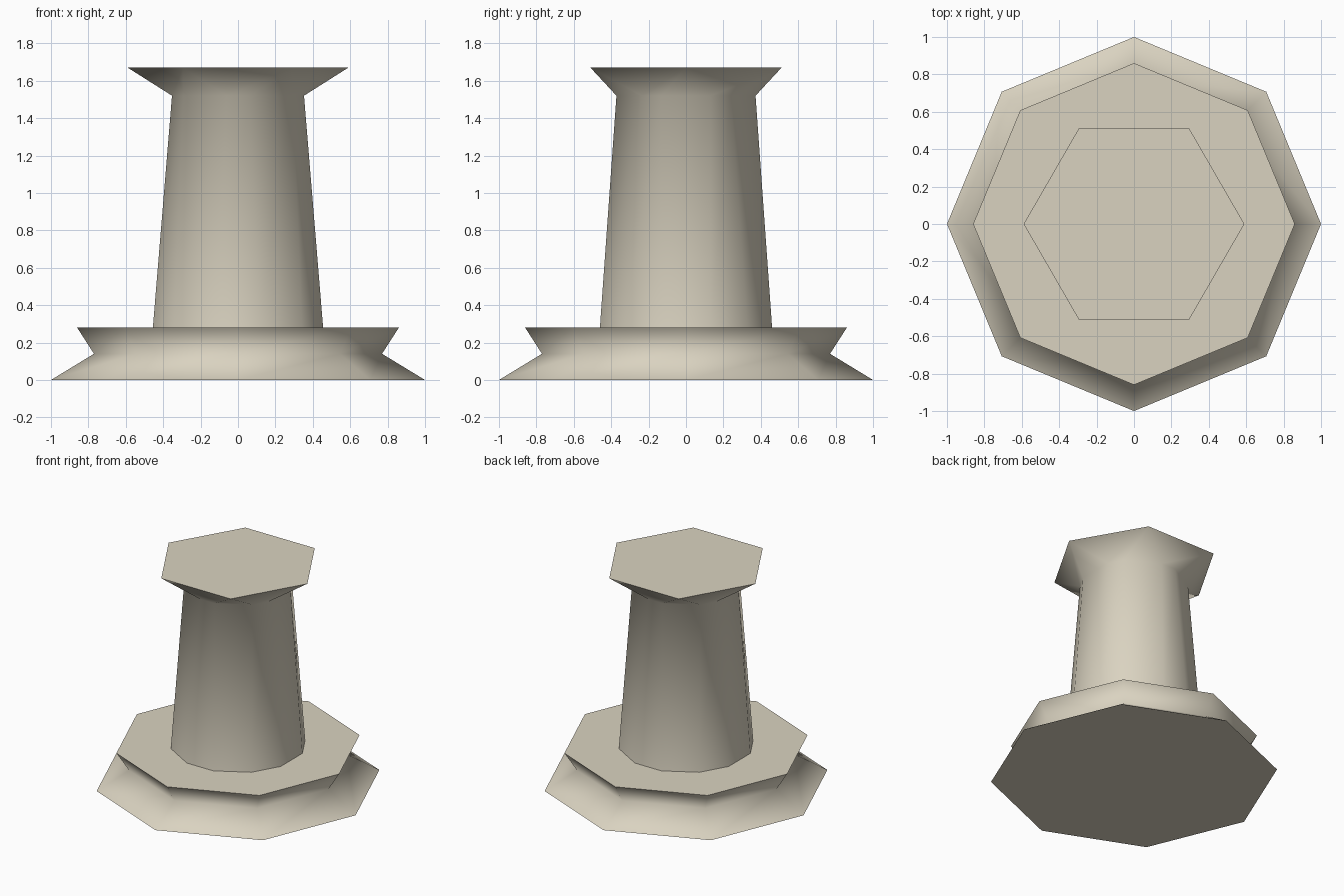
import bpy, bmesh, math

if "Cube" in bpy.data.objects:
    bpy.data.objects.remove(bpy.data.objects["Cube"])

stone = bpy.data.materials.new("pale_stone")
stone.diffuse_color = (0.70, 0.65, 0.53, 1)
stone.use_nodes = True
stone.node_tree.nodes["Principled BSDF"].inputs["Base Color"].default_value = stone.diffuse_color


def ring(bm, angles, radius, z):
    return [bm.verts.new((radius * math.cos(math.radians(a)),
                          radius * math.sin(math.radians(a)), z)) for a in angles]


def bridge(bm, a, b):
    n = len(a)
    for i in range(n):
        j = (i + 1) % n
        bm.faces.new((a[i], a[j], b[j], b[i]))


def finish(bm, name):
    bmesh.ops.recalc_face_normals(bm, faces=bm.faces)
    # smooth sides, flat ends with crisp rims
    for f in bm.faces:
        f.smooth = abs(f.normal.z) < 0.99
        if not f.smooth:
            for e in f.edges:
                e.smooth = False
    me = bpy.data.meshes.new(name)
    bm.to_mesh(me)
    bm.free()
    me.materials.append(stone)
    ob = bpy.data.objects.new(name, me)
    bpy.context.collection.objects.link(ob)
    return ob


octa = [45 * k for k in range(8)]
hexa = [60 * k for k in range(6)]


def paired(d):
    return [a + s * d for a in hexa for s in (-1, 1)]


# waisted octagonal base
bm = bmesh.new()
foot = ring(bm, octa, 1.0, 0)
waist = ring(bm, octa, 0.77, 0.14)
lip = ring(bm, octa, 0.86, 0.28)
bridge(bm, foot, waist)
bridge(bm, waist, lip)
bm.faces.new(lip)
bm.faces.new(foot)
finish(bm, "base")

# twelve-sided tapered shaft flaring into a hexagonal cap
bm = bmesh.new()
low = ring(bm, paired(16.2), 0.474, 0.28)
neck = ring(bm, paired(20.6), 0.377, 1.52)
cap = ring(bm, hexa, 0.59, 1.67)
bridge(bm, low, neck)
for k in range(6):
    n = (k + 1) % 6
    bm.faces.new((neck[2 * k], neck[2 * k + 1], cap[k]))
    bm.faces.new((neck[2 * k + 1], neck[2 * n], cap[n], cap[k]))
bm.faces.new(cap)
finish(bm, "shaft_and_cap")
